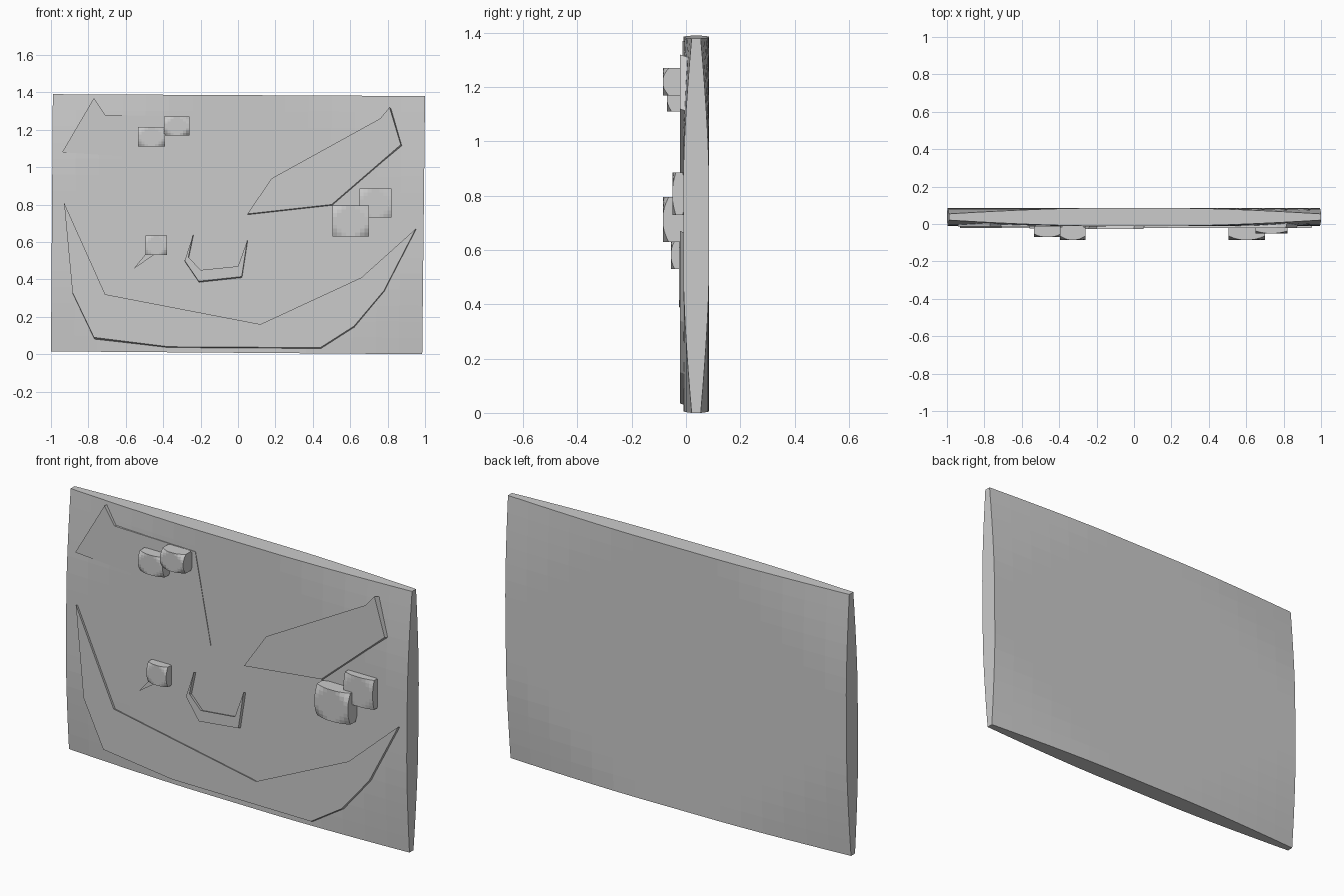
import bpy
import bmesh

cube = bpy.data.objects.get("Cube")
if cube:
    bpy.data.objects.remove(cube)

# Single stone colour
stone = bpy.data.materials.new("light_grey")
stone.use_nodes = True
stone.diffuse_color = (0.6, 0.6, 0.6, 1)
stone.node_tree.nodes["Principled BSDF"].inputs["Base Color"].default_value = (0.6, 0.6, 0.6, 1)


def finish(name, bm):
    bmesh.ops.recalc_face_normals(bm, faces=bm.faces)
    mesh = bpy.data.meshes.new(name)
    bm.to_mesh(mesh)
    bm.free()
    mesh.materials.append(stone)
    obj = bpy.data.objects.new(name, mesh)
    bpy.context.collection.objects.link(obj)
    return obj


def pillow(name, corners, y_front, y_back, taper, steps=12):
    """Straight-outlined block whose depth thins towards its four corners."""
    bl, br, tr, tl = corners
    bm = bmesh.new()
    middle, half = (y_front + y_back) / 2, (y_back - y_front) / 2
    sheets = []
    for side in (-1, 1):
        sheet = {}
        for i in range(steps + 1):
            for j in range(steps + 1):
                s, t = i / steps, j / steps
                x, z = [(bl[k] * (1 - s) + br[k] * s) * (1 - t)
                        + (tl[k] * (1 - s) + tr[k] * s) * t for k in (0, 1)]
                reach = abs(2 * s - 1) + abs(2 * t - 1)
                drop = taper * (max(0, reach - 1.25) / 0.75) ** 1.5
                sheet[i, j] = bm.verts.new((x, middle + side * half * (1 - drop), z))
        for i in range(steps):
            for j in range(steps):
                bm.faces.new([sheet[i, j], sheet[i + 1, j],
                              sheet[i + 1, j + 1], sheet[i, j + 1]])
        sheets.append(sheet)
    # Close the rim between front and back sheets
    n = steps
    rim = ([(i, 0) for i in range(n)] + [(n, j) for j in range(n)]
           + [(i, n) for i in range(n, 0, -1)] + [(0, j) for j in range(n, 0, -1)])
    front, back = sheets
    for a, b in zip(rim, rim[1:] + rim[:1]):
        bm.faces.new([front[a], front[b], back[b], back[a]])
    return finish(name, bm)


def relief(name, outline, y_front, shift=(0, 0)):
    """Thin raised plate; shift slides its buried base to slope the edges."""
    bm = bmesh.new()
    top = [bm.verts.new((x, y_front, z)) for x, z in outline]
    base = [bm.verts.new((x + shift[0], 0.025, z + shift[1])) for x, z in outline]
    bm.faces.new(top)
    bm.faces.new(base[::-1])
    for i in range(len(top)):
        k = (i + 1) % len(top)
        bm.faces.new([top[i], base[i], base[k], top[k]])
    bmesh.ops.triangulate(bm, faces=[f for f in bm.faces if len(f.verts) > 4])
    return finish(name, bm)


# Main panel
pillow("panel", [(-1, 0.015), (0.985, 0), (1, 1.38), (-0.99, 1.39)],
       -0.01, 0.085, 0.65, 16)

# Raised blocks: x range, z range, front depth
blocks = {
    "upper_right_block": (-0.535, -0.39, 1.11, 1.215, -0.07),
    "upper_right_small_block": (-0.395, -0.26, 1.17, 1.27, -0.085),
    "left_large_block": (0.505, 0.70, 0.63, 0.795, -0.085),
    "left_small_block": (0.65, 0.82, 0.73, 0.885, -0.05),
    "lower_right_block": (-0.495, -0.38, 0.53, 0.635, -0.055),
}
for name, (x0, x1, z0, z1, depth) in blocks.items():
    pillow(name, [(x0, z0), (x1, z0), (x1, z1), (x0, z1)], depth, 0.0, 0.5, 8)

# Raised plates
relief("mouth_plate", [(-0.93, 0.81), (-0.885, 0.33), (-0.77, 0.09), (-0.37, 0.04),
                       (0.44, 0.035), (0.62, 0.15), (0.78, 0.34), (0.95, 0.67),
                       (0.66, 0.41), (0.12, 0.16), (-0.71, 0.32)],
       -0.022, (0.005, -0.018))
relief("left_brow_plate", [(0.05, 0.75), (0.18, 0.94), (0.76, 1.26), (0.81, 1.32),
                           (0.87, 1.12), (0.5, 0.80)], -0.022, (0.015, -0.015))
relief("nose_plate", [(-0.24, 0.64), (-0.285, 0.5), (-0.21, 0.39), (0.02, 0.415),
                      (0.05, 0.61), (0.0, 0.47), (-0.2, 0.45), (-0.265, 0.52)],
       -0.026, (0.005, -0.018))
relief("right_brow_plate", [(-0.94, 1.08), (-0.77, 1.37), (-0.71, 1.28),
                            (-0.24, 1.27), (-0.15, 0.80), (-0.37, 1.04),
                            (-0.48, 0.99), (-0.52, 1.05)], -0.013)
relief("cheek_sliver", [(-0.56, 0.455), (-0.45, 0.53), (-0.49, 0.54)], -0.025)
